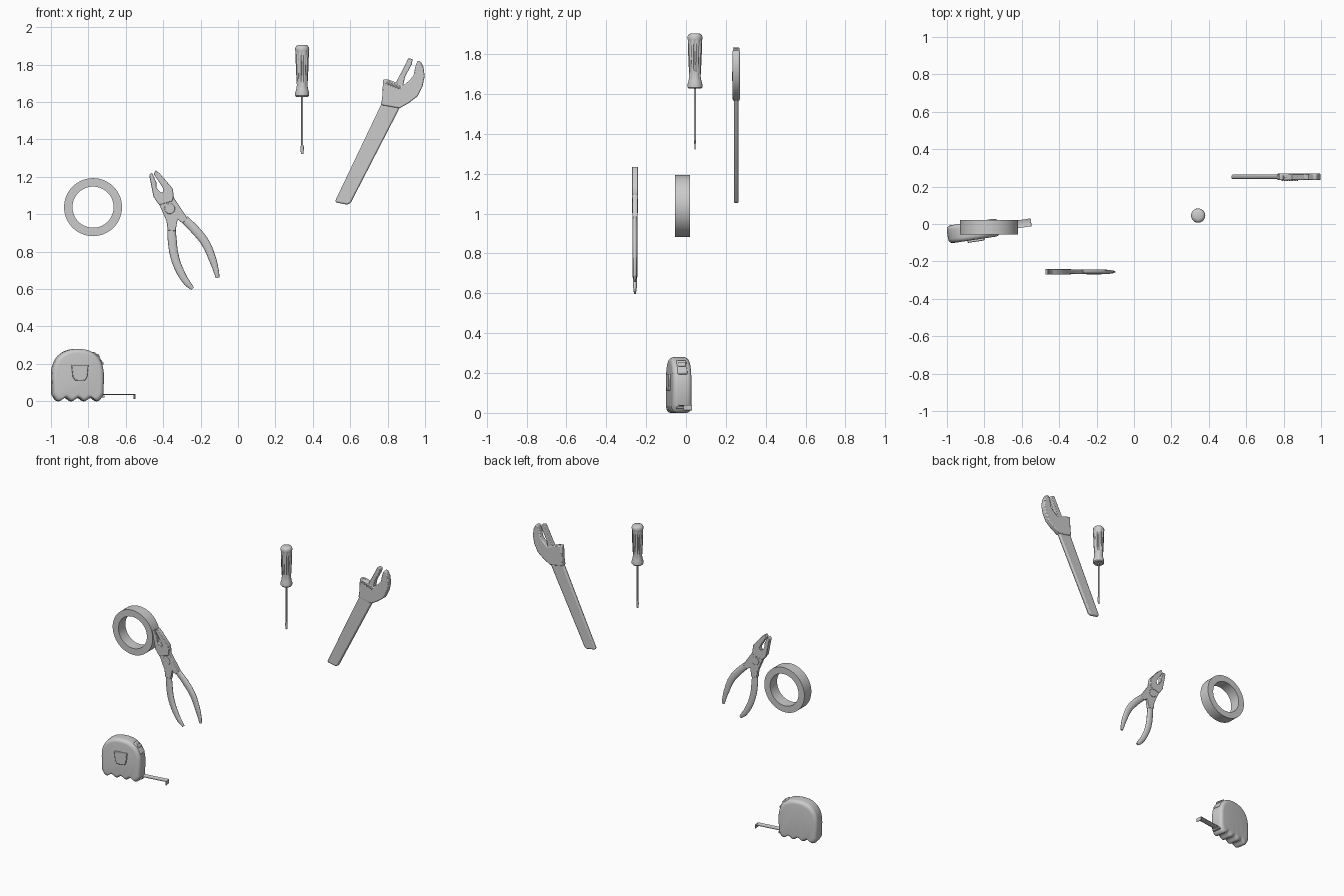
import bpy, bmesh
from math import sin, cos, pi, radians, copysign
from mathutils import Matrix, Vector

if "Cube" in bpy.data.objects:
    bpy.data.objects.remove(bpy.data.objects["Cube"])


def finish(ob, bevel=0, segs=2, angle=35):
    if bevel:
        m = ob.modifiers.new("bevel", 'BEVEL')
        m.width, m.segments = bevel, segs
        m.limit_method, m.angle_limit = 'ANGLE', radians(40)
    bpy.ops.object.select_all(action='DESELECT')
    ob.select_set(True)
    bpy.context.view_layer.objects.active = ob
    bpy.ops.object.shade_smooth_by_angle(angle=radians(angle))
    return ob


def loft(name, loops, closed=False, bevel=0, mat=None, segs=2):
    """Skin a list of equal-length point loops; cap the ends unless closed."""
    bm = bmesh.new()
    rows = [[bm.verts.new(p) for p in loop] for loop in loops]
    n = len(rows[0])
    pairs = list(zip(rows, rows[1:])) + ([(rows[-1], rows[0])] if closed else [])
    for a, b in pairs:
        for i in range(n):
            j = (i + 1) % n
            bm.faces.new((a[i], a[j], b[j], b[i]))
    if not closed:
        bm.faces.new(rows[0])
        bm.faces.new(rows[-1])
    bmesh.ops.recalc_face_normals(bm, faces=bm.faces)
    me = bpy.data.meshes.new(name)
    bm.to_mesh(me)
    bm.free()
    ob = bpy.data.objects.new(name, me)
    bpy.context.collection.objects.link(ob)
    if mat:
        ob.matrix_world = mat
    return finish(ob, bevel, segs)


def prism(name, pts, y, thick, bevel=0, mat=None):
    """Front-view outline extruded along y."""
    return loft(name, [[(x, y + s * thick / 2, z) for x, z in pts] for s in (-1, 1)],
                bevel=bevel, mat=mat)


def box(name, size, mat, bevel=0):
    a, b = size[0] / 2, size[2] / 2
    return prism(name, [(-a, -b), (a, -b), (a, b), (-a, b)], 0, size[1], bevel, mat)


def circle(n, rx, ry, z, flutes=0):
    out = []
    for i in range(n):
        a = 2 * pi * i / n
        f = 1 - flutes * max(0, cos(8 * a)) ** 0.7
        out.append((rx * f * cos(a), ry * f * sin(a), z))
    return out


def grip(name, path, y, flat):
    """Tapered tube along a front-view path, flattened in y."""
    cu = bpy.data.curves.new(name, 'CURVE')
    cu.dimensions = '3D'
    cu.bevel_depth, cu.bevel_resolution, cu.resolution_u = 1, 4, 8
    cu.use_fill_caps = True
    sp = cu.splines.new('BEZIER')
    sp.bezier_points.add(len(path) - 1)
    for bp, (x, z, r) in zip(sp.bezier_points, path):
        bp.co = (x, 0, z)
        bp.radius = r
        bp.handle_left_type = bp.handle_right_type = 'AUTO'
    ob = bpy.data.objects.new(name, cu)
    bpy.context.collection.objects.link(ob)
    ob.location.y = y
    ob.scale.y = flat
    bpy.ops.object.select_all(action='DESELECT')
    ob.select_set(True)
    bpy.context.view_layer.objects.active = ob
    bpy.ops.object.convert(target='MESH')
    return finish(bpy.context.object)


# Tape measure: arched case with a scalloped base, rounded towards both sides
T = Matrix.Translation((-0.859, -0.037, 0)) @ Matrix.Rotation(radians(8.5), 4, 'Z')
outline = []
for i in range(33):
    a = pi * i / 32
    c, s = cos(a), sin(a)
    outline.append((0.14 * copysign(abs(c) ** 0.85, c), 0.13 + 0.15 * abs(s) ** 0.85))
for i in range(33):
    t = i / 32
    lift = 0.02 * max(0, 1 - min(t, 1 - t) / 0.05)
    outline.append((-0.138 + 0.276 * t, 0.009 - 0.009 * cos(2 * pi * 4 * (t - 0.125)) + lift))
layers = []
for s in (-1, 1):
    quarter = [(0.048 - 0.024 * (1 - sin(a)), 0.024 * (1 - cos(a)))
               for a in [pi / 2 * k / 5 for k in range(6)]]
    part = [[(x * (1 - d / 0.14), s * y, 0.14 + (z - 0.14) * (1 - d / 0.14))
             for x, z in outline] for y, d in quarter]
    layers += part[::-1] if s < 0 else part
loft("tape_case", layers, mat=T)

# Belt clip with its raised tongue
prism("belt_clip", [(-0.04, 0.195), (0.052, 0.195), (0.045, 0.13), (0.033, 0.11),
                    (-0.018, 0.11), (-0.032, 0.13)], -0.052, 0.014, 0.004, T)
# Lock button, following the case's shoulder
box("lock_button", (0.085, 0.05, 0.026),
    T @ Matrix.Translation((0.106, 0, 0.226)) @ Matrix.Rotation(radians(52), 4, 'Y'), 0.007)
box("lock_ridge", (0.022, 0.04, 0.02),
    T @ Matrix.Translation((0.108, 0, 0.24)) @ Matrix.Rotation(radians(52), 4, 'Y'), 0.004)
# Blade with a dished section, and end hook
dish = [(-1, 0.004), (-0.5, 0.001), (0, 0), (0.5, 0.001), (1, 0.004)]
section = [(0.021 * u, 0.033 + h) for u, h in dish] + \
          [(0.021 * u, 0.036 + h) for u, h in dish[::-1]]
loft("tape_blade", [[(x, y, z) for y, z in section] for x in (0.1, 0.312)], mat=T)
box("blade_mouth", (0.03, 0.06, 0.012), T @ Matrix.Translation((0.128, 0, 0.026)), 0.003)
box("end_hook", (0.005, 0.044, 0.026), T @ Matrix.Translation((0.31, 0, 0.026)), 0.001)

# Roll of tape
roll = []
for i in range(64):
    a = 2 * pi * i / 64
    roll.append([(-0.775 + r * cos(a), y, 1.038 + r * sin(a))
                 for r, y in ((0.155, -0.056), (0.155, 0.021), (0.11, 0.021), (0.11, -0.056))])
loft("tape_roll", roll, closed=True)

# Screwdriver: fluted handle, shaft with flattened blade
S = Matrix.Translation((0.343, 0.045, 0))
handle = [(1.628, .032, 0), (1.634, .037, 0), (1.65, .037, 0), (1.668, .032, 0),
          (1.69, .029, .04), (1.72, .031, .14), (1.78, .034, .17), (1.84, .036, .17),
          (1.864, .036, .1), (1.872, .036, 0), (1.882, .038, 0), (1.893, .036, 0),
          (1.901, .03, 0), (1.905, .018, 0)]
loft("screwdriver_handle", [circle(64, r, r, z, f) for z, r, f in handle], mat=S)
shaft = [(1.322, .006, .0015), (1.345, .009, .003), (1.36, .009, .005), (1.372, .0055, .0055),
         (1.64, .0055, .0055)]
loft("screwdriver_shaft", [circle(16, rx, ry, z) for z, rx, ry in shaft], mat=S)

# Adjustable wrench
WY = 0.252
prism("wrench_handle", [(.519, 1.07), (.525, 1.063), (.585, 1.051), (.603, 1.062),
                        (.865, 1.57), (.9, 1.63), (.79, 1.65), (.767, 1.59)], WY, 0.024, 0.008)
prism("wrench_head", [(.776, 1.722), (.811, 1.717), (.886, 1.69), (.918, 1.717),
                      (.939, 1.743), (.947, 1.786), (.96, 1.821), (.976, 1.818),
                      (.992, 1.786), (.998, 1.738), (.987, 1.684), (.96, 1.631),
                      (.912, 1.594), (.864, 1.567), (.765, 1.585), (.771, 1.626)],
      WY, 0.036, 0.006)
prism("wrench_sliding_jaw", [(.837, 1.695), (.848, 1.711), (.912, 1.835), (.934, 1.829),
                             (.929, 1.802), (.893, 1.735), (.882, 1.685)], WY, 0.032, 0.004)
# Adjusting screw across the head
W = Matrix.Translation((0.833, WY - 0.004, 1.69)) @ Matrix.Rotation(radians(112), 4, 'Y')
screw = []
for i in range(13):
    r = 0.018 if i % 2 == 0 else 0.0155
    screw.append(circle(20, r, r, -0.044 + 0.088 * i / 12))
loft("wrench_screw", screw, mat=W)

# Pliers: one head outline with an open mouth, pivot and two grips
PY = -0.256
prism("pliers_head", [(-.475, 1.211), (-.46, 1.222), (-.437, 1.172), (-.437, 1.144),
                      (-.416, 1.118), (-.403, 1.115), (-.398, 1.134), (-.417, 1.166),
                      (-.451, 1.216), (-.44, 1.235), (-.419, 1.219), (-.35, 1.139),
                      (-.344, 1.102), (-.35, 1.07), (-.42, 1.05), (-.451, 1.091)],
      PY, 0.03, 0.003)
prism("pliers_joint", [(-.44, 1.076), (-.348, 1.105), (-.338, 1.08), (-.302, 1.027),
                       (-.27, .979), (-.296, .952), (-.323, .973), (-.334, .909),
                       (-.376, .914), (-.382, .963), (-.419, 1.048)], PY, 0.025, 0.004)
loft("pliers_pivot", [circle(24, .028, .028, z) for z in (-.0145, .0145)], bevel=0.002,
     mat=Matrix.Translation((-.365, PY, 1.03)) @ Matrix.Rotation(pi / 2, 4, 'X'))
grip("pliers_grip_left", [(-.355, .925, .022), (-.352, .866, .024), (-.339, .775, .023),
                          (-.307, .69, .021), (-.27, .631, .017), (-.242, .602, .010)], PY, 0.55)
grip("pliers_grip_right", [(-.286, .973, .022), (-.227, .914, .024), (-.173, .845, .023),
                           (-.136, .759, .020), (-.115, .69, .014), (-.109, .66, .010)], PY, 0.55)
